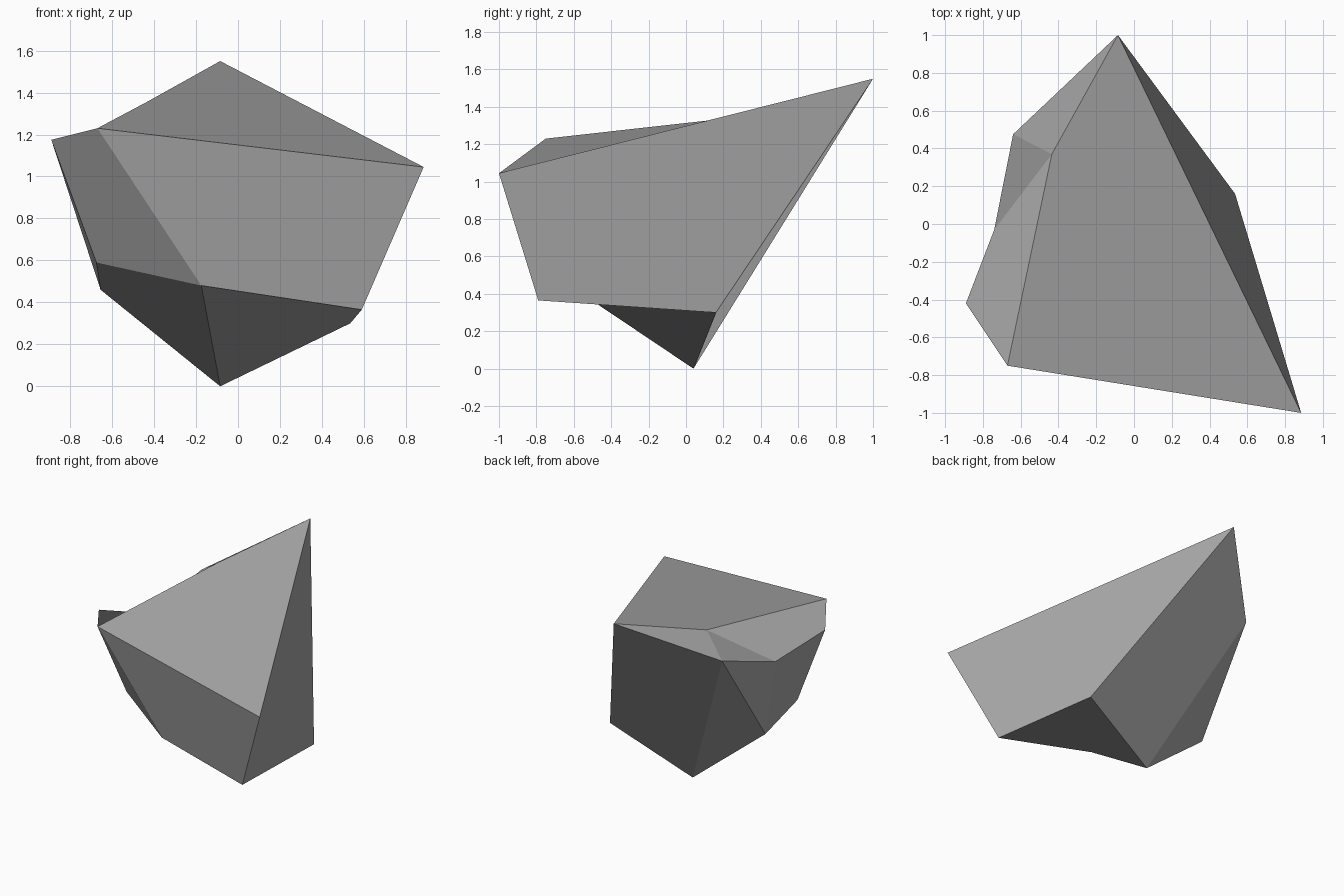
import bpy
import bmesh

# Remove the default object
default = bpy.data.objects.get("Cube")
if default:
    bpy.data.objects.remove(default, do_unlink=True)


def flat_material(name, colour):
    material = bpy.data.materials.new(name)
    material.use_nodes = True
    material.diffuse_color = colour
    shader = next(n for n in material.node_tree.nodes if n.type == 'BSDF_PRINCIPLED')
    shader.inputs["Base Color"].default_value = colour
    shader.inputs["Roughness"].default_value = 0.9
    return material


# Corners of the chipped boulder
corners = {
    # upper rim
    "peak": (-.085, 1, 1.55),
    "prow": (.885, -1, 1.045),
    "brow": (-.67, -.75, 1.23),
    "shoulder": (-.89, -.42, 1.175),
    "notch": (-.435, .37, 1.355),
    "chip": (-.64, .475, 1.21),
    "ledge": (-.74, -.03, 1.04),
    # lower rim
    "chin": (-.175, -.675, .48),
    "heel": (.59, -.79, .365),
    "cheek": (-.675, -.39, .59),
    "hip": (-.655, -.03, .46),
    "flank": (.535, .16, .3),
    "foot": (-.085, .04, 0),
}

# Facets: each starts at the corner its crease runs from
facets = [
    "notch brow prow peak",         # sloping top
    "brow chin heel prow",          # front
    "brow shoulder cheek chin",     # front right
    "shoulder ledge hip cheek",     # right side
    "ledge chip hip",               # small side facet
    "notch chip ledge",             # chipped dent
    "brow notch ledge shoulder",    # upper bevel
    "peak chip notch",              # rear bevel
    "peak flank foot chip",         # back
    "chip foot hip",                # back right
    "cheek hip foot chin",          # right underside
    "chin foot flank heel",         # left underside
    "prow heel flank peak",         # left side
]

bm = bmesh.new()
points = {name: bm.verts.new(place) for name, place in corners.items()}
for facet in facets:
    bm.faces.new([points[name] for name in facet.split()])
bmesh.ops.recalc_face_normals(bm, faces=bm.faces[:])

mesh = bpy.data.meshes.new("boulder")
bm.to_mesh(mesh)
bm.free()
mesh.materials.append(flat_material("stone grey", (.4, .4, .4, 1)))
for polygon in mesh.polygons:
    polygon.use_smooth = False

boulder = bpy.data.objects.new("boulder", mesh)
bpy.context.scene.collection.objects.link(boulder)
